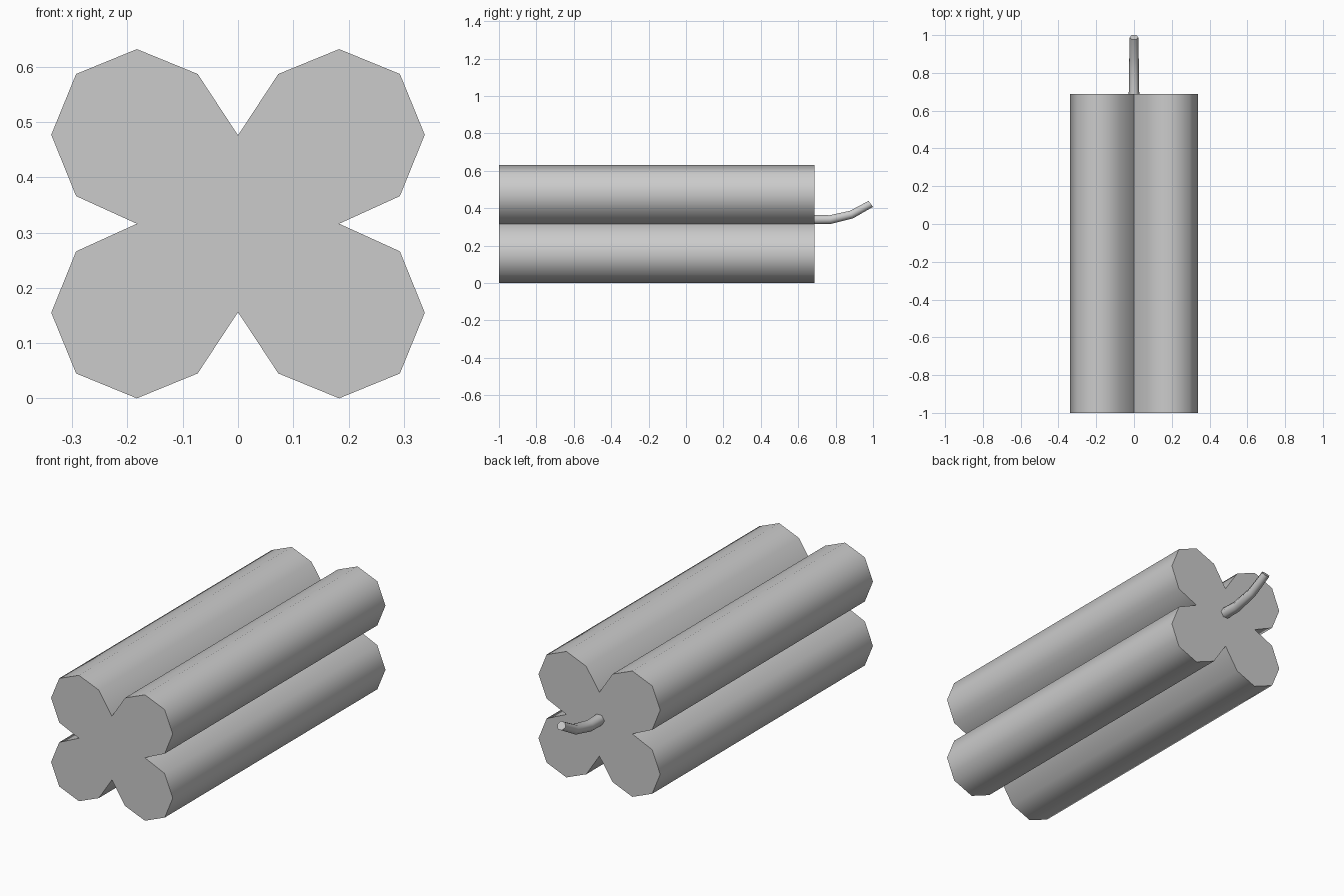
import bpy, bmesh, math
from mathutils import Vector

if "Cube" in bpy.data.objects:
    bpy.data.objects.remove(bpy.data.objects["Cube"])


def loft(name, rings, angle):
    """Skin a list of closed rings and cap both ends."""
    bm = bmesh.new()
    loops = [[bm.verts.new(p) for p in ring] for ring in rings]
    n = len(loops[0])
    for a, b in zip(loops, loops[1:]):
        for i in range(n):
            j = (i + 1) % n
            bm.faces.new((a[i], a[j], b[j], b[i]))
    bm.faces.new(loops[0])
    bm.faces.new(loops[-1])
    bmesh.ops.recalc_face_normals(bm, faces=bm.faces)
    mesh = bpy.data.meshes.new(name)
    bm.to_mesh(mesh)
    bm.free()
    obj = bpy.data.objects.new(name, mesh)
    bpy.context.collection.objects.link(obj)
    bpy.ops.object.select_all(action='DESELECT')
    obj.select_set(True)
    bpy.context.view_layer.objects.active = obj
    bpy.ops.object.shade_smooth_by_angle(angle=math.radians(angle))
    return obj


# Stick bundle: four fused octagonal sticks, half profile mirrored across x
half = [(0, 0.476), (0.073, 0.587), (0.183, 0.632), (0.293, 0.587),
        (0.338, 0.477), (0.293, 0.366), (0.183, 0.316), (0.293, 0.266),
        (0.338, 0.155), (0.293, 0.045), (0.183, 0), (0.073, 0.045), (0, 0.156)]
profile = half + [(-x, z) for x, z in reversed(half[1:-1])]
loft("stick_bundle", [[(x, y, z) for x, z in profile] for y in (-1, 0.687)], 60)

# Fuse: tapering hexagonal cord curling upward; y, z, radius, tilt in degrees
path = [(0.68, 0.339, 0.028, 0), (0.77, 0.339, 0.027, 7),
        (0.885, 0.366, 0.025, 21), (0.981, 0.423, 0.023, 37)]
rings = []
for y, z, r, tilt in path:
    t = math.radians(tilt)
    up = Vector((0, -math.sin(t), math.cos(t)))
    rings.append([Vector((0, y, z)) + Vector((1, 0, 0)) * r * math.cos(k * math.pi / 3)
                  + up * r * math.sin(k * math.pi / 3) for k in range(6)])
# Bring the tip to the full length of the model
tip = 1.0 - max(p.y for p in rings[-1])
for p in rings[-1]:
    p.y += tip
loft("fuse", rings, 65)
